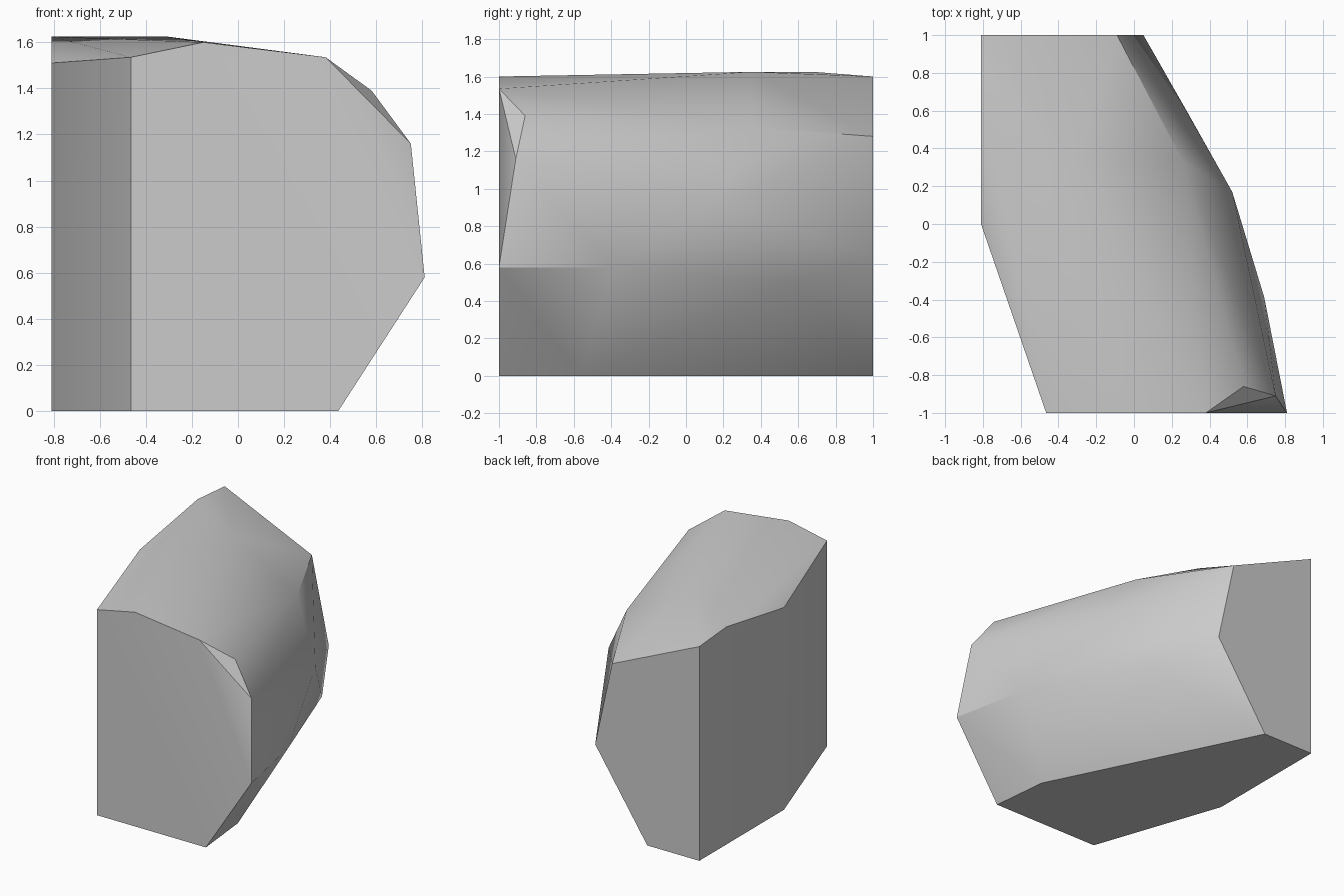
import bpy
import bmesh
import math

# Remove the default object
default_cube = bpy.data.objects.get("Cube")
if default_cube:
    bpy.data.objects.remove(default_cube, do_unlink=True)

FRONT, BACK, LEFT_CUT = -1.0, 1.0, -0.81


def make_material(name, color):
    material = bpy.data.materials.new(name)
    material.use_nodes = True
    material.diffuse_color = color
    material.node_tree.nodes["Principled BSDF"].inputs["Base Color"].default_value = color
    return material


def outline_at(depth, outline):
    """Place an (x, z) outline on the plane y = depth."""
    return [(x, depth, z) for x, z in outline]


# Flat cut at the front of the stone
front_corners = outline_at(FRONT, [
    (-0.465, 0), (0.435, 0), (0.81, 0.58),
    (0.38, 1.535), (-0.15, 1.6), (-0.465, 1.535)])

# Flat cut at the back of the stone
back_corners = outline_at(BACK, [
    (LEFT_CUT, 0), (-0.38, 0), (0.05, 0.64),
    (-0.09, 1.28), (LEFT_CUT, 1.6)])

# Flat cut along the straight side
side_corners = [(LEFT_CUT, 0, 0), (LEFT_CUT, 0, 1.51), (LEFT_CUT, 0.68, 1.625)]

# Weathered corners along the rounded side, from front to back
weathered_corners = [
    (0.75, -0.91, 1.16), (0.58, -0.86, 1.39), (0.39, -0.56, 0),
    (0.69, -0.39, 0.58), (0.52, 0.17, 0.92), (0.26, 0.33, 1.33),
    (-0.31, 0.35, 1.625), (0.295, 0.57, 0.49)]

# Wrap the corners in a faceted skin and merge the flat cuts into single faces
bm = bmesh.new()
for corner in front_corners + back_corners + side_corners + weathered_corners:
    bm.verts.new(corner)
hull = bmesh.ops.convex_hull(bm, input=bm.verts[:])
loose = [v for v in bm.verts if not v.link_faces]
bmesh.ops.delete(bm, geom=loose, context="VERTS")
bmesh.ops.dissolve_limit(bm, angle_limit=math.radians(1),
                         verts=bm.verts[:], edges=bm.edges[:])
bmesh.ops.recalc_face_normals(bm, faces=bm.faces[:])

mesh = bpy.data.meshes.new("boulder")
bm.to_mesh(mesh)
bm.free()
boulder = bpy.data.objects.new("boulder", mesh)
bpy.context.collection.objects.link(boulder)
mesh.materials.append(make_material("stone grey", (0.6, 0.6, 0.6, 1)))

# Soft shading over the weathered side, crisp edges around the cuts
bpy.ops.object.select_all(action="DESELECT")
boulder.select_set(True)
bpy.context.view_layer.objects.active = boulder
bpy.ops.object.shade_smooth_by_angle(angle=math.radians(30))
